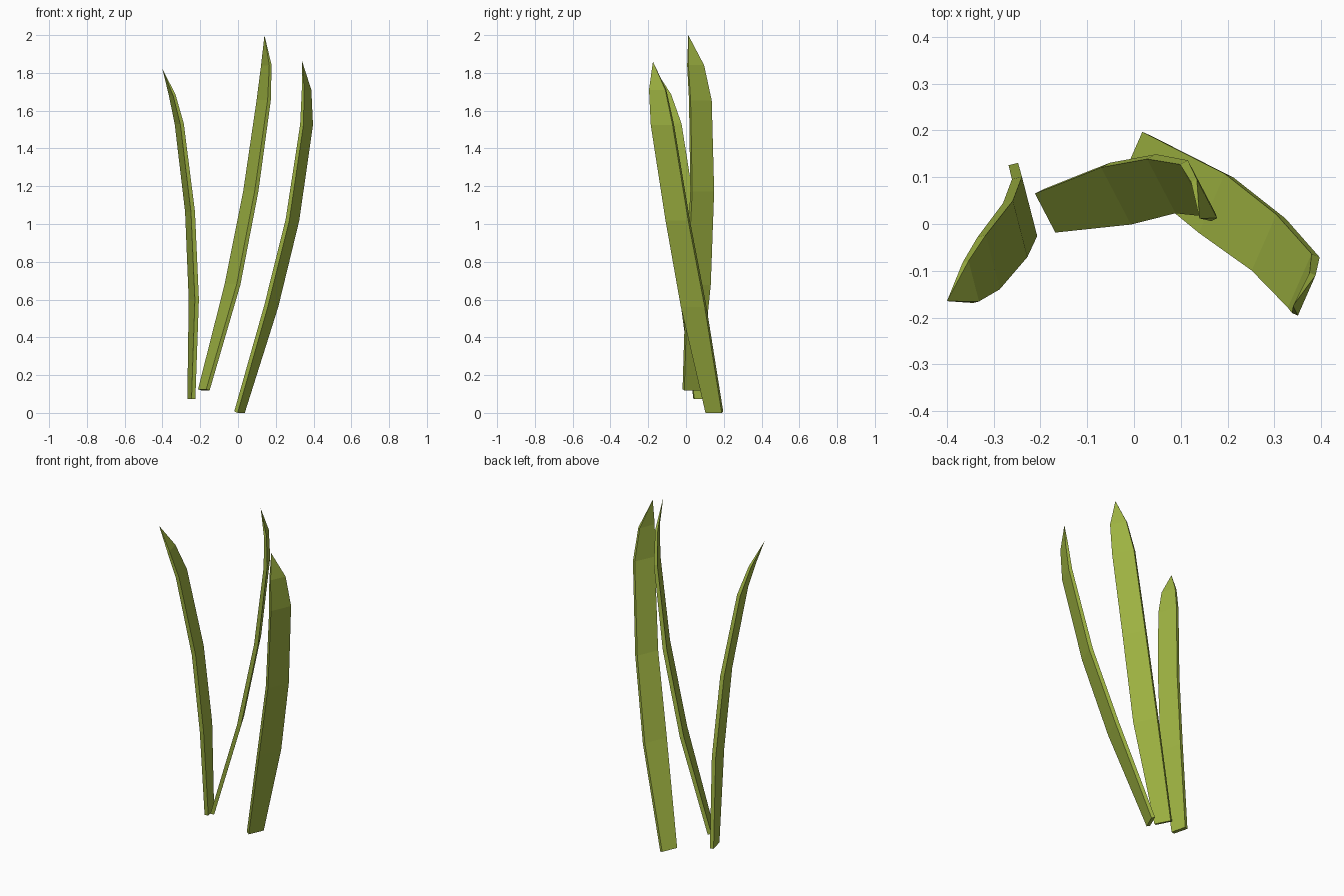
import bpy, bmesh, math
from mathutils import Vector

if "Cube" in bpy.data.objects:
    bpy.data.objects.remove(bpy.data.objects["Cube"])

green = bpy.data.materials.new("grass_green")
green.diffuse_color = (0.35, 0.46, 0.055, 1)
green.use_nodes = True
green.node_tree.nodes["Principled BSDF"].inputs["Base Color"].default_value = green.diffuse_color

# shared blade profile: width and thickness of each ring below the tip
WIDTHS = [0.094, 0.138, 0.131, 0.126, 0.094]
THICKS = [0.021, 0.022, 0.022, 0.019, 0.014]


def blade(name, direction, path, scale=1.0):
    """Flat tapered blade swept along path (last point is the tip)."""
    pts = [Vector(p) for p in path]
    side = Vector((direction[0], direction[1], 0)).normalized()
    bm = bmesh.new()
    rings = []
    for i, (w, t) in enumerate(zip(WIDTHS, THICKS)):
        tangent = pts[i + 1] - pts[max(i - 1, 0)]
        normal = tangent.cross(side).normalized()
        u, v = side * w * scale / 2, normal * t / 2
        rings.append([bm.verts.new(pts[i] + a * u + b * v)
                      for a, b in ((-1, -1), (1, -1), (1, 1), (-1, 1))])
    tip = bm.verts.new(pts[-1])
    bm.faces.new(rings[0])
    for k in range(4):
        n = (k + 1) % 4
        for lo, hi in zip(rings, rings[1:]):
            bm.faces.new((lo[k], lo[n], hi[n], hi[k]))
        bm.faces.new((rings[-1][k], rings[-1][n], tip))
    bmesh.ops.recalc_face_normals(bm, faces=bm.faces)
    mesh = bpy.data.meshes.new(name)
    bm.to_mesh(mesh)
    bm.free()
    mesh.materials.append(green)
    obj = bpy.data.objects.new(name, mesh)
    bpy.context.collection.objects.link(obj)


# left blade
blade("grass_blade_left", (-0.25, 0.97),
      [(-0.247, 0.085, 0.074), (-0.234, 0.035, 0.60), (-0.254, -0.013, 1.065),
       (-0.311, -0.084, 1.53), (-0.349, -0.124, 1.685), (-0.40, -0.165, 1.82)], 0.95)
# middle, tallest blade
blade("grass_blade_middle", (-0.46, 0.88),
      [(-0.181, 0.028, 0.122), (-0.029, 0.065, 0.68), (0.068, 0.086, 1.175),
       (0.136, 0.076, 1.655), (0.15, 0.051, 1.84), (0.14, 0.012, 2.0)])
# right blade
blade("grass_blade_right", (0.40, 0.91),
      [(0.008, 0.15, 0.004), (0.176, 0.04, 0.565), (0.288, -0.044, 1.02),
       (0.363, -0.125, 1.525), (0.363, -0.15, 1.71), (0.34, -0.175, 1.86)])
